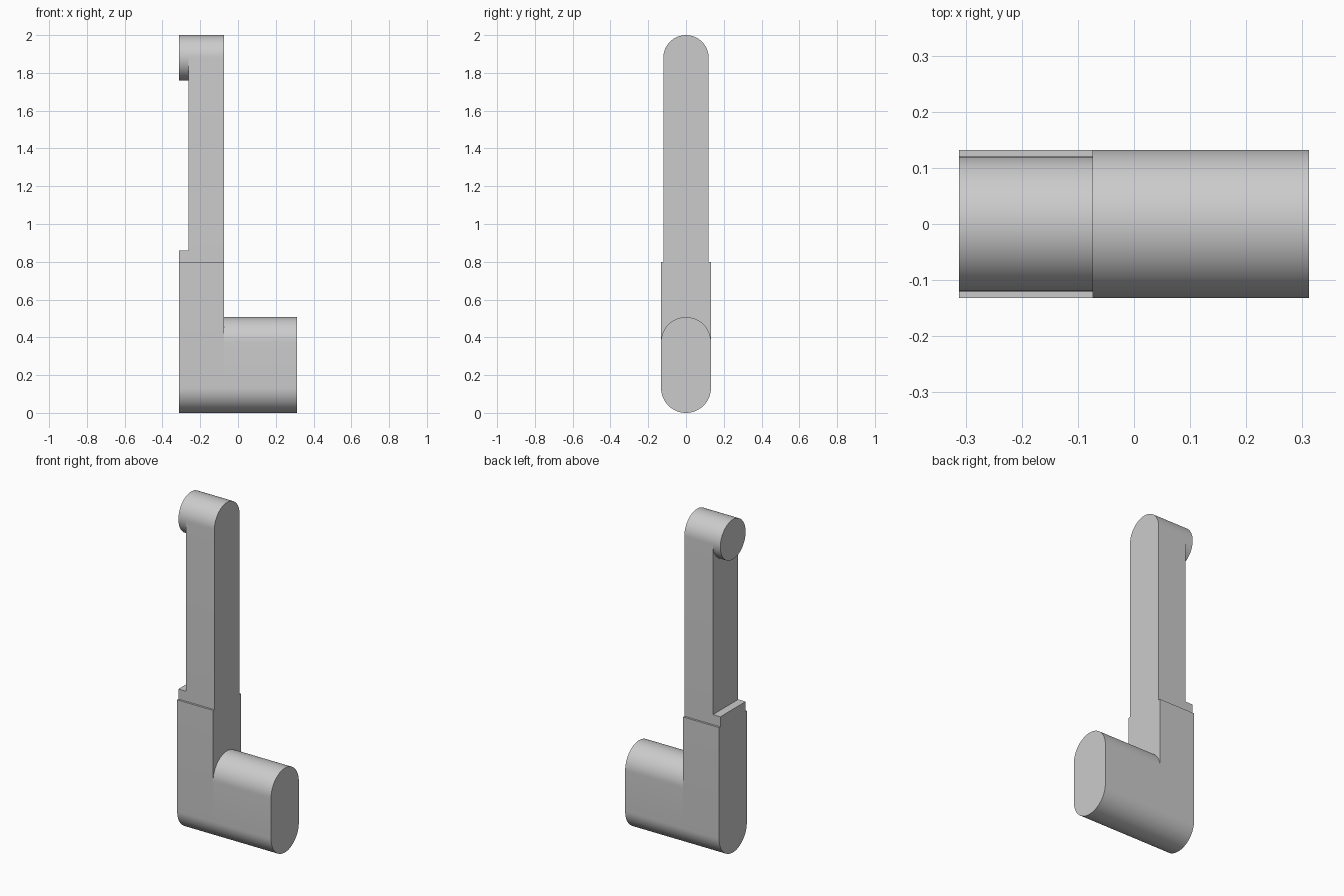
import bpy, bmesh, math

cube = bpy.data.objects.get("Cube")
if cube:
    bpy.data.objects.remove(cube)

grey = bpy.data.materials.new("plain_grey")
grey.use_nodes = True
colour = (0.6, 0.6, 0.6, 1)
grey.diffuse_color = colour
grey.node_tree.nodes["Principled BSDF"].inputs["Base Color"].default_value = colour


def bar(name, x0, x1, z0, z1, r, round_bottom=False, round_top=False, steps=32):
    """Extrude a y-z outline of half width r along x, with optional round ends."""
    outline = []
    if round_top:
        arc = [math.pi * i / steps for i in range(steps + 1)]
        outline += [(r * math.cos(a), z1 - r + r * math.sin(a)) for a in arc]
    else:
        outline += [(r, z1), (-r, z1)]
    if round_bottom:
        arc = [math.pi * (1 + i / steps) for i in range(steps + 1)]
        outline += [(r * math.cos(a), z0 + r + r * math.sin(a)) for a in arc]
    else:
        outline += [(-r, z0), (r, z0)]

    bm = bmesh.new()
    face = bm.faces.new([bm.verts.new((x0, y, z)) for y, z in outline])
    ext = bmesh.ops.extrude_face_region(bm, geom=[face])
    moved = [v for v in ext["geom"] if isinstance(v, bmesh.types.BMVert)]
    bmesh.ops.translate(bm, verts=moved, vec=(x1 - x0, 0, 0))
    bmesh.ops.remove_doubles(bm, verts=bm.verts, dist=1e-5)
    bmesh.ops.recalc_face_normals(bm, faces=bm.faces)
    mesh = bpy.data.meshes.new(name)
    bm.to_mesh(mesh)
    bm.free()
    mesh.materials.append(grey)
    obj = bpy.data.objects.new(name, mesh)
    bpy.context.collection.objects.link(obj)
    bpy.ops.object.select_all(action="DESELECT")
    obj.select_set(True)
    bpy.context.view_layer.objects.active = obj
    bpy.ops.object.shade_smooth_by_angle(angle=math.radians(30))
    return obj


OUTER, INNER, BACK = -0.312, -0.073, -0.263   # x planes of the arm
WIDE, SLIM = 0.132, 0.12                      # half widths

# Lower arm and the rounded foot sticking out of its side
bar("lower_arm", OUTER, INNER, 0, 0.8, WIDE, round_bottom=True)
bar("foot", INNER, 0.312, 0, 0.507, WIDE, round_bottom=True, round_top=True)

# Slimmer upper arm with a raised step at its base
bar("upper_arm", BACK, INNER, 0.8, 2, SLIM, round_top=True)
bar("base_step", OUTER, BACK, 0.8, 0.86, SLIM)

# Round boss at the tip
bar("tip_boss", OUTER, BACK, 2 - 2 * SLIM, 2, SLIM, round_bottom=True, round_top=True)
